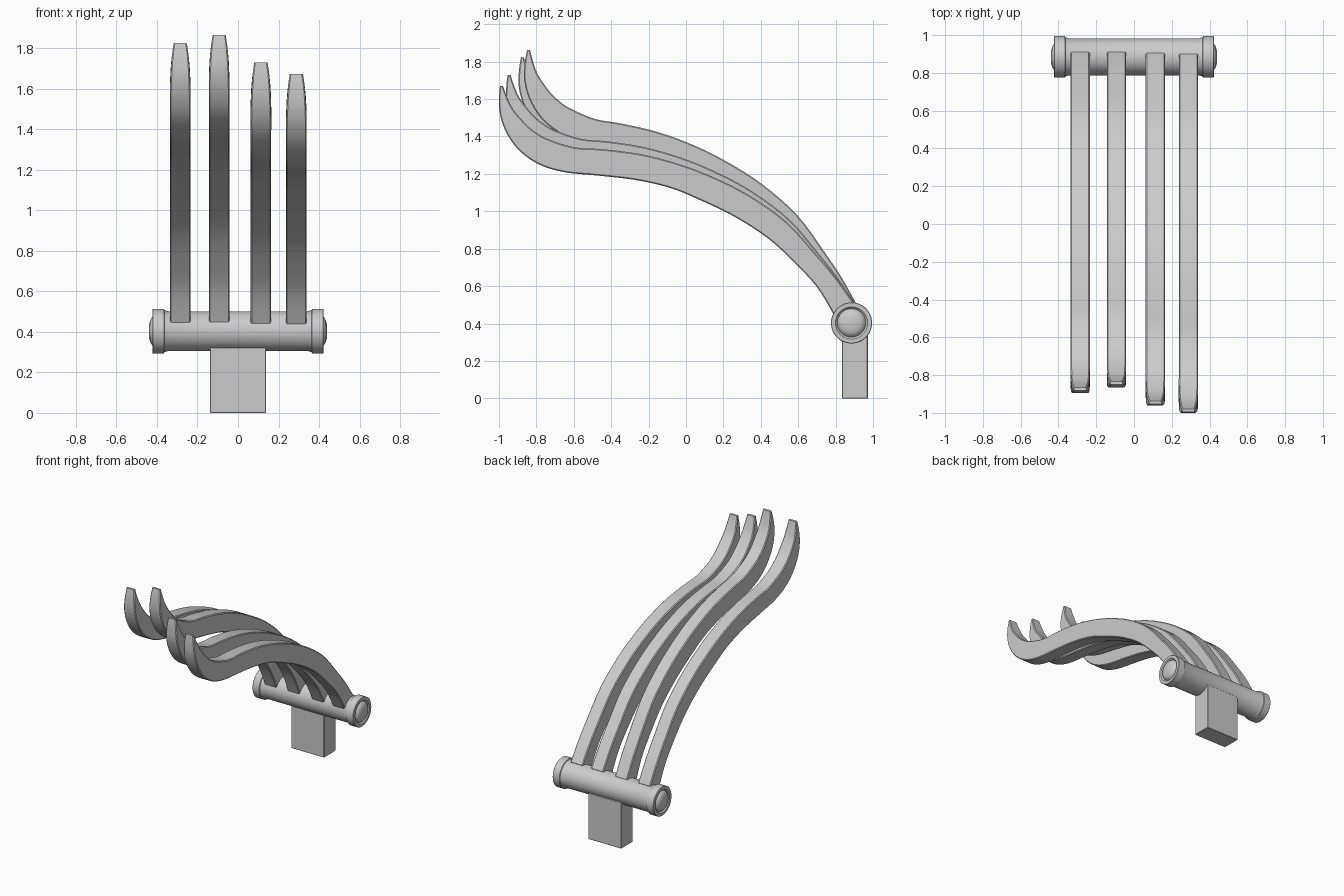
import bpy, bmesh, math
from mathutils import Matrix, Vector

if "Cube" in bpy.data.objects:
    bpy.data.objects.remove(bpy.data.objects["Cube"])

PIVOT = Vector((0, 0.885, 0.403))


def finish(name, bm, angle=30):
    bmesh.ops.recalc_face_normals(bm, faces=bm.faces)
    me = bpy.data.meshes.new(name)
    bm.to_mesh(me)
    bm.free()
    ob = bpy.data.objects.new(name, me)
    bpy.context.collection.objects.link(ob)
    bpy.ops.object.select_all(action='DESELECT')
    ob.select_set(True)
    bpy.context.view_layer.objects.active = ob
    bpy.ops.object.shade_smooth_by_angle(angle=math.radians(angle))
    return ob


def loft(name, rings, angle=30):
    """Skin a list of closed rings and cap both ends."""
    bm = bmesh.new()
    vs = [[bm.verts.new(p) for p in ring] for ring in rings]
    n = len(vs[0])
    for a, b in zip(vs, vs[1:]):
        for i in range(n):
            j = (i + 1) % n
            bm.faces.new((a[i], a[j], b[j], b[i]))
    bm.faces.new(vs[0])
    bm.faces.new(vs[-1])
    return finish(name, bm, angle)


def smooth_rows(rows, steps=4):
    """Catmull-Rom interpolation of rows of numbers."""
    out = []
    for i in range(len(rows) - 1):
        p0, p1 = rows[max(i - 1, 0)], rows[i]
        p2, p3 = rows[i + 1], rows[min(i + 2, len(rows) - 1)]
        for s in range(steps):
            t = s / steps
            out.append([0.5 * (2 * b + (c - a) * t + (2 * a - 5 * b + 4 * c - d) * t * t
                               + (3 * b - a - 3 * c + d) * t ** 3)
                        for a, b, c, d in zip(p0, p1, p2, p3)])
    out.append(list(rows[-1]))
    return out


# Finger side profile, tip to root: lower y, z, upper y, z
PROFILE = [
    (-0.995, 1.671, -0.979, 1.671), (-1.0, 1.596, -0.955, 1.607),
    (-0.992, 1.505, -0.922, 1.543), (-0.955, 1.409, -0.853, 1.463),
    (-0.885, 1.318, -0.799, 1.42), (-0.783, 1.249, -0.735, 1.385),
    (-0.65, 1.209, -0.596, 1.342), (-0.463, 1.19, -0.447, 1.332),
    (-0.275, 1.168, -0.249, 1.307), (-0.088, 1.126, -0.051, 1.257),
    (0.072, 1.061, 0.136, 1.187), (0.259, 0.971, 0.334, 1.088),
    (0.447, 0.848, 0.537, 0.944), (0.607, 0.698, 0.703, 0.762),
    (0.714, 0.575, 0.81, 0.634), (0.81, 0.409, 0.901, 0.505)]
TAPER = [0.033, 0.042, 0.048]  # half widths near the tip
rows = [r + (TAPER[i] if i < len(TAPER) else 0.051,) for i, r in enumerate(PROFILE)]
rows = smooth_rows(rows)


def finger(name, x, tilt):
    rot = Matrix.Rotation(math.radians(-tilt), 3, 'X')
    rings = []
    for ly, lz, uy, uz, w in rows:
        lo, up = Vector((0, ly, lz)), Vector((0, uy, uz))
        c = min(0.006, (up - lo).length * 0.3)
        d = (up - lo).normalized() * c
        ring = [(-w + c, lo), (w - c, lo), (w, lo + d), (w, up - d),
                (w - c, up), (-w + c, up), (-w, up - d), (-w, lo + d)]
        rings.append([rot @ (p - PIVOT) + PIVOT + Vector((x + px, 0, 0))
                      for px, p in ring])
    return loft(name, rings)


# Four curved fingers, each swung differently around the hinge
for i, (x, tilt) in enumerate([(-0.285, 4.8), (-0.093, 6.1), (0.113, 1.8), (0.288, 0)]):
    finger(f"finger_{i + 1}", x, tilt)

# Hinge barrel with end collars and domed caps
half = [(0.345, 0.098), (0.363, 0.104), (0.366, 0.11), (0.42, 0.11), (0.423, 0.107),
        (0.423, 0.086), (0.412, 0.076), (0.424, 0.069), (0.433, 0.055),
        (0.438, 0.035), (0.44, 0.012)]
lathe = [(-x, r) for x, r in reversed(half)] + half
N = 48
loft("hinge_barrel", [[PIVOT + Vector((x, r * math.cos(k * math.tau / N),
                                       r * math.sin(k * math.tau / N)))
                       for k in range(N)] for x, r in lathe])

# Mounting block below the barrel
bm = bmesh.new()
bmesh.ops.create_cube(bm, size=1)
bmesh.ops.scale(bm, vec=(0.276, 0.138, 0.35), verts=bm.verts)
bmesh.ops.translate(bm, vec=(0, 0.903, 0.175), verts=bm.verts)
bmesh.ops.bevel(bm, geom=bm.edges[:], offset=0.003, segments=1, affect='EDGES')
finish("mounting_block", bm)
